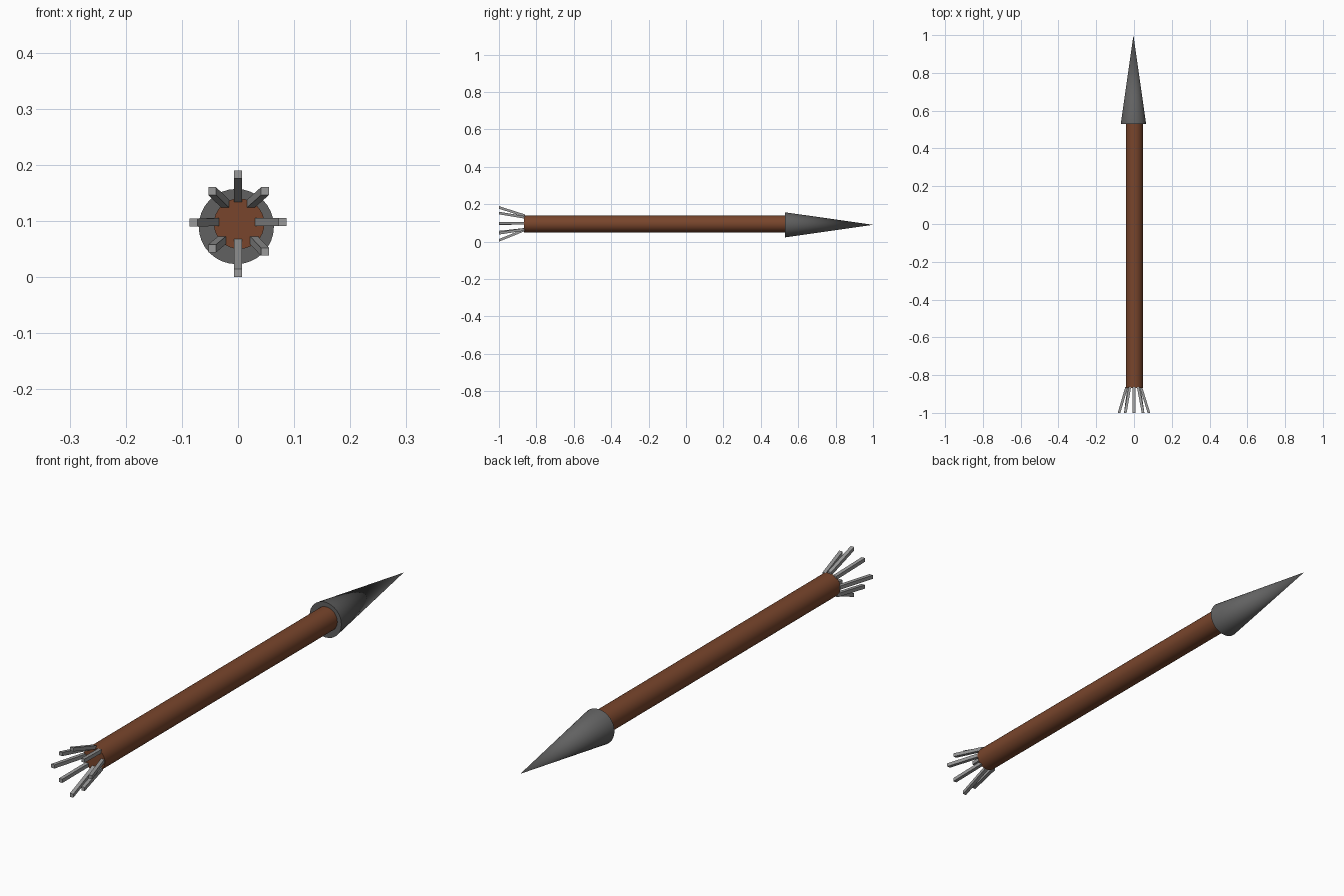
import bpy
from math import pi

if "Cube" in bpy.data.objects:
    bpy.data.objects.remove(bpy.data.objects["Cube"])


def material(name, rgb):
    m = bpy.data.materials.new(name)
    m.diffuse_color = (*rgb, 1)
    m.use_nodes = True
    m.node_tree.nodes["Principled BSDF"].inputs["Base Color"].default_value = m.diffuse_color
    return m


WOOD = material("wood", (0.19, 0.06, 0.025))
IRON = material("iron", (0.12, 0.12, 0.12))
VANE = material("vane_grey", (0.32, 0.32, 0.32))


def tapered(name, r1, r2, y0, y1, x, z, mat):
    """Round part running along y from y0 (radius r1) to y1 (radius r2)."""
    bpy.ops.mesh.primitive_cone_add(
        vertices=32, radius1=r1, radius2=r2, depth=y1 - y0,
        location=(x, (y0 + y1) / 2, z), rotation=(-pi / 2, 0, 0))
    ob = bpy.context.object
    ob.name = name
    ob.data.materials.append(mat)
    bpy.ops.object.shade_smooth_by_angle()


def vane(name, base, tip, h=0.007):
    """Square bar from the shaft end to the tail, leaning outwards."""
    verts = [(c[0] + sx * h, y, c[1] + sz * h)
             for c, y in ((tip, -1.0), (base, -0.862))
             for sx, sz in ((-1, -1), (1, -1), (1, 1), (-1, 1))]
    faces = [(0, 1, 2, 3), (7, 6, 5, 4)]
    faces += [(i, i + 4, (i + 1) % 4 + 4, (i + 1) % 4) for i in range(4)]
    me = bpy.data.meshes.new(name)
    me.from_pydata(verts, [], faces)
    me.materials.append(VANE)
    ob = bpy.data.objects.new(name, me)
    bpy.context.collection.objects.link(ob)


# Shaft and pointed head
tapered("shaft", 0.045, 0.045, -0.867, 0.56, 0.002, 0.095, WOOD)
tapered("arrow_head", 0.067, 0.0, 0.53, 1.0, -0.003, 0.09, IRON)

# Eight splayed tail vanes: (x, z) at the shaft end and at the tail
vanes = [
    ((0.0, 0.139), (0.0, 0.183)),
    ((0.022, 0.130), (0.048, 0.153)),
    ((0.036, 0.098), (0.079, 0.098)),
    ((0.028, 0.066), (0.048, 0.045)),
    ((0.0, 0.063), (0.0, 0.007)),
    ((-0.028, 0.066), (-0.046, 0.051)),
    ((-0.039, 0.098), (-0.079, 0.097)),
    ((-0.022, 0.130), (-0.046, 0.153)),
]
for i, (base, tip) in enumerate(vanes, 1):
    vane(f"tail_vane_{i}", base, tip)
